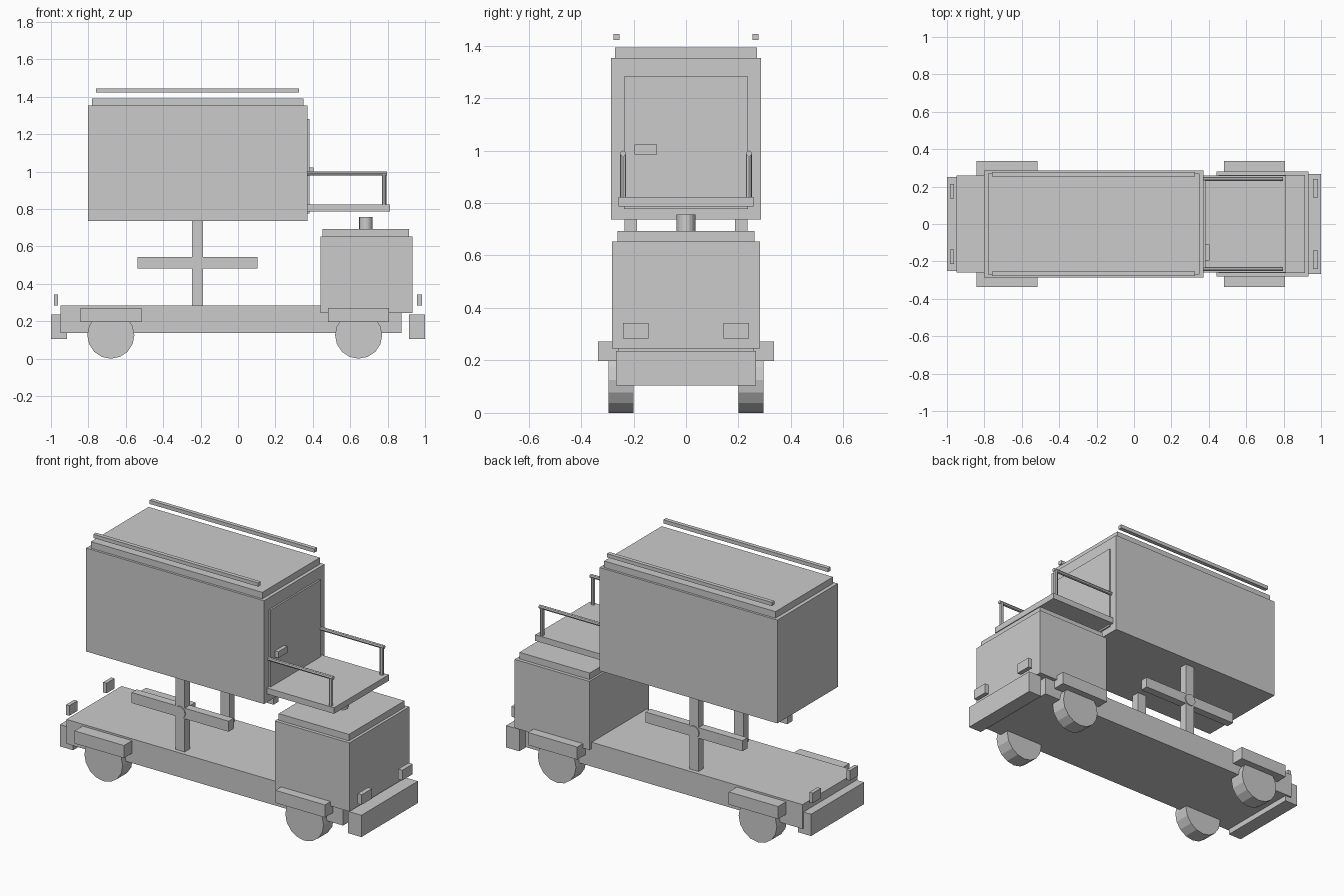
import bpy
from math import pi

if "Cube" in bpy.data.objects:
    bpy.data.objects.remove(bpy.data.objects["Cube"])


def box(name, x, y, z):
    """Box from (min, max) ranges on each axis."""
    bpy.ops.mesh.primitive_cube_add(
        size=1, location=[(r[0] + r[1]) / 2 for r in (x, y, z)])
    o = bpy.context.object
    o.name = name
    o.scale = [r[1] - r[0] for r in (x, y, z)]
    bpy.ops.object.transform_apply(location=False, rotation=False, scale=True)
    return o


def rod(name, loc, radius, depth, axis='z', sides=16):
    rot = {'x': (0, pi / 2, 0), 'y': (pi / 2, 0, 0), 'z': (0, 0, 0)}[axis]
    bpy.ops.mesh.primitive_cylinder_add(
        vertices=sides, radius=radius, depth=depth, location=loc, rotation=rot)
    bpy.context.object.name = name


def side_box(name, s, x, y, z):
    """Box on the left or right side; y is measured outward."""
    box(name, x, sorted((s * y[0], s * y[1])), z)


def centred(name, x, half_y, z):
    box(name, x, (-half_y, half_y), z)


# Chassis and bumpers
centred("chassis", (-0.95, 0.875), 0.26, (0.138, 0.283))
centred("front_bumper", (0.913, 1.0), 0.266, (0.105, 0.235))
centred("rear_bumper", (-1.0, -0.913), 0.25, (0.105, 0.235))

# Cab with roof and beacon
centred("cab", (0.44, 0.932), 0.282, (0.245, 0.654))
centred("cab_roof", (0.452, 0.915), 0.262, (0.654, 0.693))
rod("beacon", (0.684, 0, 0.725), 0.036, 0.064)

# Raised cargo box with roof, door and handle
centred("cargo_box", (-0.802, 0.371), 0.285, (0.737, 1.353))
centred("cargo_roof", (-0.78, 0.35), 0.271, (1.353, 1.392))
centred("cargo_door", (0.371, 0.381), 0.236, (0.777, 1.282))
box("door_handle", (0.375, 0.403), (-0.196, -0.11), (0.985, 1.023))

# Loading platform
centred("platform", (0.371, 0.814), 0.258, (0.787, 0.823))

for s, side in ((-1, "right"), (1, "left")):
    # Wheels and fenders
    for x, end in ((-0.68, "rear"), (0.645, "front")):
        rod(f"{end}_{side}_wheel", (x, s * 0.248, 0.126), 0.126, 0.095, 'y')
        side_box(f"{end}_{side}_fender", s, (x - 0.163, x + 0.163),
                 (0.25, 0.336), (0.197, 0.272))
    # Lights
    side_box(f"{side}_headlight", s, (0.957, 0.984), (0.142, 0.24), (0.283, 0.343))
    side_box(f"{side}_tail_light", s, (-0.985, -0.963), (0.137, 0.213), (0.283, 0.343))
    # Lift arms and pivot
    side_box(f"{side}_lift_post", s, (-0.247, -0.187), (0.187, 0.235), (0.283, 0.737))
    side_box(f"{side}_lift_bar", s, (-0.537, 0.103), (0.187, 0.235), (0.481, 0.544))
    rod(f"{side}_lift_pivot", (-0.217, s * 0.211, 0.512), 0.036, 0.06, 'y')
    # Roof rails
    side_box(f"{side}_roof_rail", s, (-0.76, 0.327), (0.253, 0.277), (1.422, 1.444))
    # Platform handrails and posts
    rod(f"{side}_handrail", (0.584, s * 0.24, 0.989), 0.011, 0.426, 'x', 8)
    rod(f"{side}_handrail_post", (0.781, s * 0.24, 0.902), 0.012, 0.165, 'z', 8)
